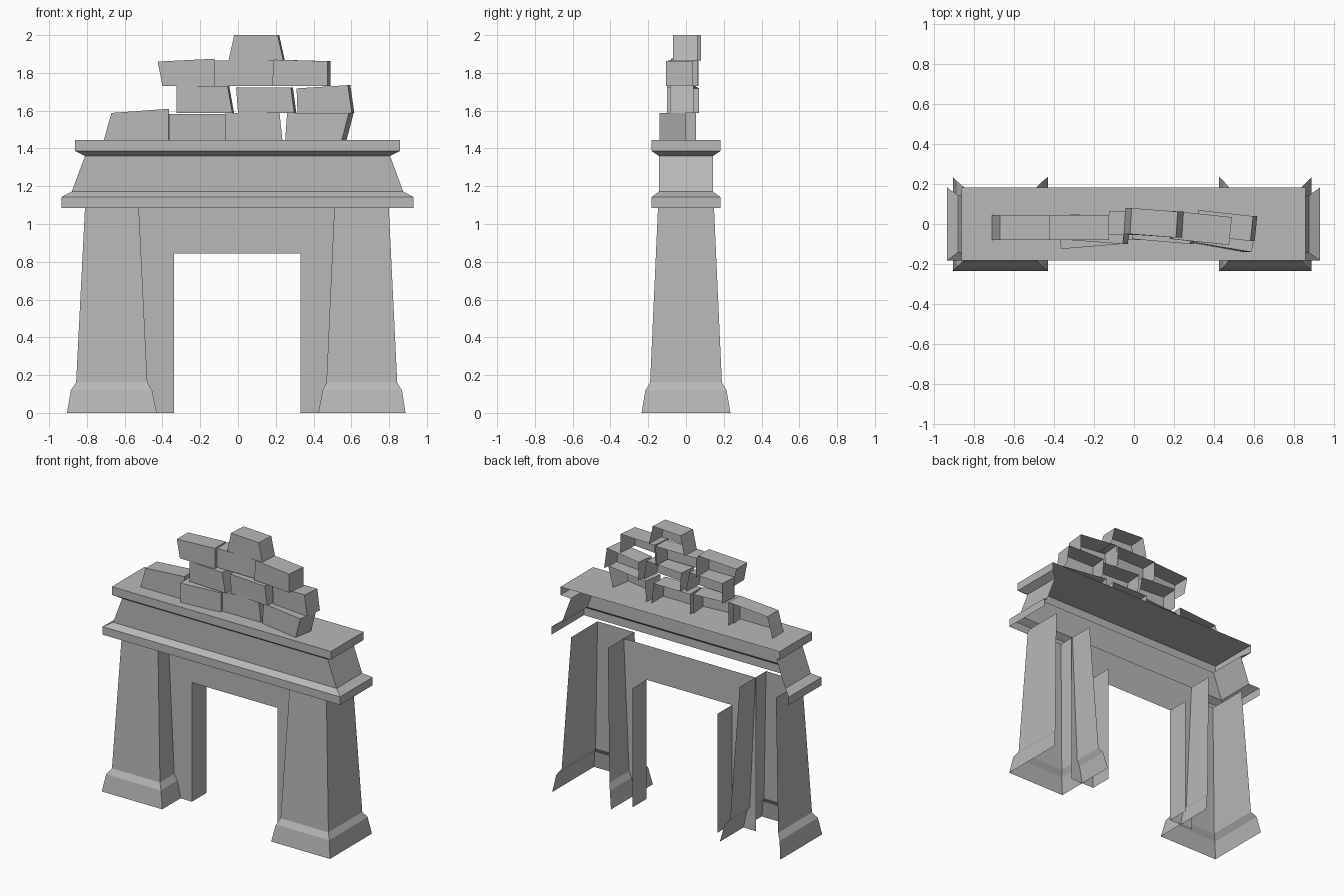
import bpy
from mathutils import Vector

if "Cube" in bpy.data.objects:
    bpy.data.objects.remove(bpy.data.objects["Cube"], do_unlink=True)

stone = bpy.data.materials.new("grey stone")
stone.use_nodes = True
colour = (0.48, 0.48, 0.48, 1)
stone.diffuse_color = colour
stone.node_tree.nodes["Principled BSDF"].inputs["Base Color"].default_value = colour


def sheet(name, rings, cap=False):
    """Skin open rings stacked from bottom to top; cap closes the top ring."""
    n = len(rings[0])
    verts = [p for ring in rings for p in ring]
    faces = []
    for r in range(len(rings) - 1):
        for i in range(n - 1):
            a = r * n + i
            faces.append((a, a + 1, a + n + 1, a + n))
    if cap:
        faces.append(tuple(range(len(verts) - n, len(verts))))
    mesh = bpy.data.meshes.new(name)
    mesh.from_pydata(verts, [], faces)
    mesh.materials.append(stone)
    obj = bpy.data.objects.new(name, mesh)
    bpy.context.collection.objects.link(obj)
    return obj


def shell(name, levels, cap=False):
    """Front and two sides, open at the back; levels are (z, x0, x1, half depth)."""
    sheet(name, [[(x0, y, z), (x0, -y, z), (x1, -y, z), (x1, y, z)]
                 for z, x0, x1, y in levels], cap)


def wall(name, path, z0, z1):
    """Upright sheet following a plan path."""
    sheet(name, [[(x, y, z) for x, y in path] for z in (z0, z1)])


def block(name, front, y_left, y_right, depth):
    """Rough stone, open behind and below; front is (x, z) of
    bottom left, bottom right, top right, top left."""
    bl, br, tr, tl = front
    along = Vector((br[0] - bl[0], y_right - y_left, 0)).normalized()
    back = Vector((-along.y, along.x, 0)) * depth
    rings = []
    for left, right in ((bl, br), (tl, tr)):
        a = Vector((left[0], y_left, left[1]))
        b = Vector((right[0], y_right, right[1]))
        rings.append([a + back, a, b, b + back])
    sheet(name, rings, cap=True)


# Tapered pillars with flared feet
shell("right_pillar", [(0, -0.905, -0.43, 0.235), (0.12, -0.885, -0.455, 0.215),
                       (0.16, -0.857, -0.48, 0.19), (1.09, -0.81, -0.525, 0.148)])
shell("left_pillar", [(0, 0.425, 0.887, 0.235), (0.12, 0.448, 0.868, 0.215),
                      (0.16, 0.468, 0.843, 0.19), (1.09, 0.51, 0.798, 0.148)])

# Recessed gateway wall
wall_y, jamb_y, arch_z = -0.03, 0.13, 0.845
wall("right_jamb", [(-0.53, wall_y), (-0.34, wall_y), (-0.34, jamb_y)], 0, arch_z)
wall("left_jamb", [(0.33, jamb_y), (0.33, wall_y), (0.52, wall_y)], 0, arch_z)
wall("lintel", [(-0.53, wall_y), (0.52, wall_y)], arch_z, 1.09)

# Moulded entablature with closed top
shell("entablature", [(1.085, -0.935, 0.93, 0.183), (1.142, -0.935, 0.93, 0.183),
                      (1.172, -0.88, 0.875, 0.143), (1.36, -0.81, 0.805, 0.143),
                      (1.387, -0.863, 0.858, 0.183), (1.445, -0.863, 0.858, 0.183)],
      cap=True)

# Ruined stones, bottom course
z1, z2, z3, z4 = 1.445, 1.588, 1.73, 1.865
block("course1_stone_a", [(-0.71, z1), (-0.365, z1), (-0.365, 1.61), (-0.67, z2)],
      -0.08, -0.08, 0.125)
block("course1_stone_b", [(-0.365, z1), (-0.065, z1), (-0.065, 1.582), (-0.365, 1.582)],
      -0.125, -0.1, 0.13)
block("course1_stone_c", [(-0.065, z1), (0.235, z1), (0.22, z2), (-0.065, z2)],
      -0.08, -0.08, 0.13)
block("course1_stone_d", [(0.25, z1), (0.55, z1), (0.587, z2), (0.26, z2)],
      -0.085, -0.14, 0.14)

# Second course
block("course2_stone_a", [(-0.325, z2), (-0.03, z2), (-0.055, z3), (-0.325, z3)],
      -0.08, -0.1, 0.13)
block("course2_stone_b", [(0, z2), (0.298, z2), (0.28, 1.722), (-0.01, 1.722)],
      -0.075, -0.1, 0.13)
block("course2_stone_c", [(0.315, z2), (0.603, z2), (0.582, 1.735), (0.31, 1.718)],
      -0.055, -0.085, 0.125)

# Third course
block("course3_stone_a", [(-0.4, z3), (-0.125, z3), (-0.125, 1.875), (-0.425, 1.86)],
      -0.08, -0.08, 0.125)
block("course3_stone_b", [(-0.125, z3), (0.185, z3), (0.195, z4), (-0.125, z4)],
      -0.055, -0.055, 0.12)
block("course3_stone_c", [(0.18, z3), (0.475, z3), (0.475, 1.862), (0.19, 1.87)],
      -0.075, -0.105, 0.14)

# Top stone
block("top_stone", [(-0.05, z4), (0.24, z4), (0.21, 2), (-0.02, 2)],
      -0.05, -0.068, 0.13)
